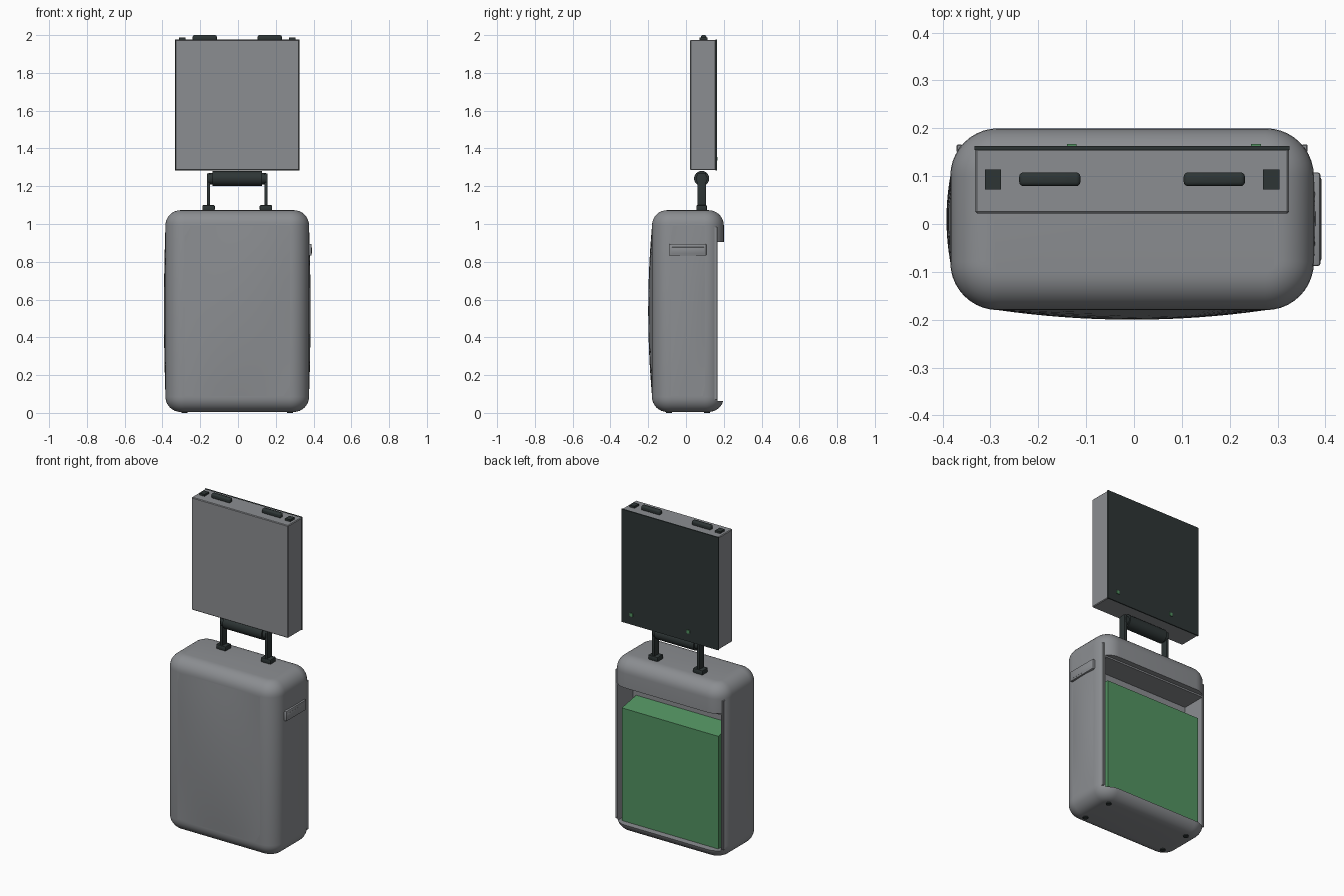
import bpy, bmesh, math
from mathutils import Matrix, Vector

old = bpy.data.objects.get("Cube")
if old:
    bpy.data.objects.remove(old, do_unlink=True)

CX = -0.004  # centre line of the case


def material(name, r, g, b):
    m = bpy.data.materials.new(name)
    m.use_nodes = True
    m.diffuse_color = (r, g, b, 1)
    bsdf = m.node_tree.nodes["Principled BSDF"]
    bsdf.inputs["Base Color"].default_value = (r, g, b, 1)
    bsdf.inputs["Roughness"].default_value = 0.6
    return m


GREY = material("case grey", 0.26, 0.27, 0.285)
DARK = material("charcoal", 0.027, 0.036, 0.036)
GREEN = material("green", 0.085, 0.29, 0.12)


def finish(bm, name, mat, smooth=True):
    bmesh.ops.recalc_face_normals(bm, faces=bm.faces)
    mesh = bpy.data.meshes.new(name)
    bm.to_mesh(mesh)
    bm.free()
    ob = bpy.data.objects.new(name, mesh)
    bpy.context.collection.objects.link(ob)
    mesh.materials.append(mat)
    bpy.ops.object.select_all(action='DESELECT')
    ob.select_set(True)
    bpy.context.view_layer.objects.active = ob
    if smooth:
        bpy.ops.object.shade_smooth_by_angle(angle=math.radians(35))
    return ob


def box_mesh(lo, hi):
    bm = bmesh.new()
    lo, hi = Vector(lo), Vector(hi)
    size = hi - lo
    bmesh.ops.create_cube(bm, size=1, matrix=Matrix.Translation((lo + hi) / 2)
                          @ Matrix.Diagonal((*size, 1)))
    return bm


def box(name, mat, lo, hi, bevel=0.0, segments=2):
    bm = box_mesh(lo, hi)
    if bevel:
        bmesh.ops.bevel(bm, geom=bm.edges[:], offset=bevel, segments=segments,
                        profile=0.5, affect='EDGES')
    return finish(bm, name, mat)


def cylinder(name, mat, centre, radius, length, axis, sides=32):
    bm = bmesh.new()
    turn = Vector((0, 0, 1)).rotation_difference(Vector(axis)).to_matrix().to_4x4()
    bmesh.ops.create_cone(bm, cap_ends=True, segments=sides, radius1=radius, radius2=radius,
                          depth=length, matrix=Matrix.Translation(centre) @ turn)
    return finish(bm, name, mat)


def bulge(name, centre, across, out, half_w, half_h, height):
    """Shallow domed panel standing on a flat side of the case."""
    bm = bmesh.new()
    bmesh.ops.create_grid(bm, x_segments=16, y_segments=16, size=1)
    for v in bm.verts:
        u, w = v.co.x, v.co.y
        rise = height * (1 - u * u) * (1 - w * w)
        v.co = (Vector(centre) + Vector(across) * u * half_w
                + Vector((0, 0, w * half_h)) + Vector(out) * rise)
    ob = finish(bm, name, GREY)
    # point the dome outward
    if sum((p.normal for p in ob.data.polygons), Vector()).dot(Vector(out)) < 0:
        ob.data.flip_normals()


def cut(target, lo, hi):
    cutter = finish(box_mesh(lo, hi), "cutter", GREY, False)
    cutter.hide_render = True
    mod = target.modifiers.new("cut", 'BOOLEAN')
    mod.operation, mod.solver, mod.object = 'DIFFERENCE', 'EXACT', cutter
    bpy.context.view_layer.objects.active = target
    bpy.ops.object.modifier_apply(modifier=mod.name)
    bpy.data.objects.remove(cutter, do_unlink=True)


# Case shell: rounded corners, then rounded top and bottom rims
bm = box_mesh((CX - 0.38, -0.18, 0.005), (CX + 0.38, 0.20, 1.073))
upright = [e for e in bm.edges if abs(e.verts[0].co.z - e.verts[1].co.z) > 0.5]
bmesh.ops.bevel(bm, geom=upright, offset=0.1, segments=10, profile=0.5, affect='EDGES')
rims = [e for e in bm.edges if abs(e.verts[0].co.z - e.verts[1].co.z) < 0.01]
bmesh.ops.bevel(bm, geom=rims, offset=0.08, segments=8, profile=0.5, affect='EDGES')
shell = finish(bm, "case_shell", GREY)
cut(shell, (-0.5, 0.168, 0.068), (0.5, 0.3, 0.905))
cut(shell, (CX - 0.35, 0.02, 0.062), (CX + 0.35, 0.3, 0.895))
bpy.ops.object.shade_smooth_by_angle(angle=math.radians(35))

# Domed front and sides
bulge("front_bulge", (CX, -0.18, 0.54), (1, 0, 0), (0, -1, 0), 0.28, 0.45, 0.02)
for s, side in ((1, "left"), (-1, "right")):
    bulge(side + "_bulge", (CX + s * 0.38, 0.01, 0.54), (0, 1, 0), (s, 0, 0), 0.09, 0.45, 0.008)
    # Rail along the back opening
    box(side + "_rail", GREY, (CX + s * 0.361 - 0.006, 0.15, 0.07),
        (CX + s * 0.361 + 0.006, 0.166, 0.985), 0.002, 1)
    # Feet
    for y, end in ((-0.09, "front"), (0.11, "back")):
        cylinder(f"{end}_{side}_foot", DARK, (CX + s * 0.28, y, 0.004), 0.016, 0.008, (0, 0, 1), 16)

# Carrying grip on one side
box("side_grip", GREY, (0.365, -0.088, 0.832), (0.39, 0.108, 0.895), 0.006)
box("side_grip_inset", GREY, (0.38, -0.078, 0.842), (0.3915, 0.098, 0.878), 0.004)

# Inner module in the bay, its top sloping up towards the front
bm = box_mesh((CX - 0.327, 0.022, 0.064), (CX + 0.327, 0.16, 0.755))
for v in bm.verts:
    if v.co.z > 0.5 and v.co.y < 0.1:
        v.co.z += 0.025
finish(bm, "inner_module", GREEN, False)

# Pull handle
for s, side in ((1, "left"), (-1, "right")):
    x = CX + s * 0.152
    box(side + "_handle_base", DARK, (x - 0.033, 0.055, 1.07), (x + 0.033, 0.111, 1.1), 0.006)
    box(side + "_handle_post", DARK, (x - 0.009, 0.06, 1.08), (x + 0.009, 0.106, 1.268), 0.004)
    cylinder(side + "_handle_collar", DARK, (CX + s * 0.137, 0.083, 1.24), 0.03, 0.03, (1, 0, 0))
cylinder("handle_grip", DARK, (CX, 0.083, 1.241), 0.04, 0.264, (1, 0, 0))

# Raised module
box("upper_module", GREY, (CX - 0.328, 0.022, 1.285), (CX + 0.328, 0.158, 1.975), 0.004, 1)
box("upper_module_back", DARK, (CX - 0.329, 0.155, 1.284), (CX + 0.329, 0.163, 1.976))
for s, side in ((1, "left"), (-1, "right")):
    x = CX + s * 0.172
    box(side + "_top_bar", DARK, (x - 0.064, 0.079, 1.97), (x + 0.064, 0.108, 2.0), 0.009, 3)
    x = CX + s * 0.291
    box(side + "_top_pad", DARK, (x - 0.017, 0.072, 1.97), (x + 0.017, 0.114, 1.987))

# Indicator lights on the back
for x, side in ((0.255, "left"), (-0.13, "right")):
    box(side + "_light", GREEN, (x - 0.01, 0.16, 1.335), (x + 0.01, 0.167, 1.355))
